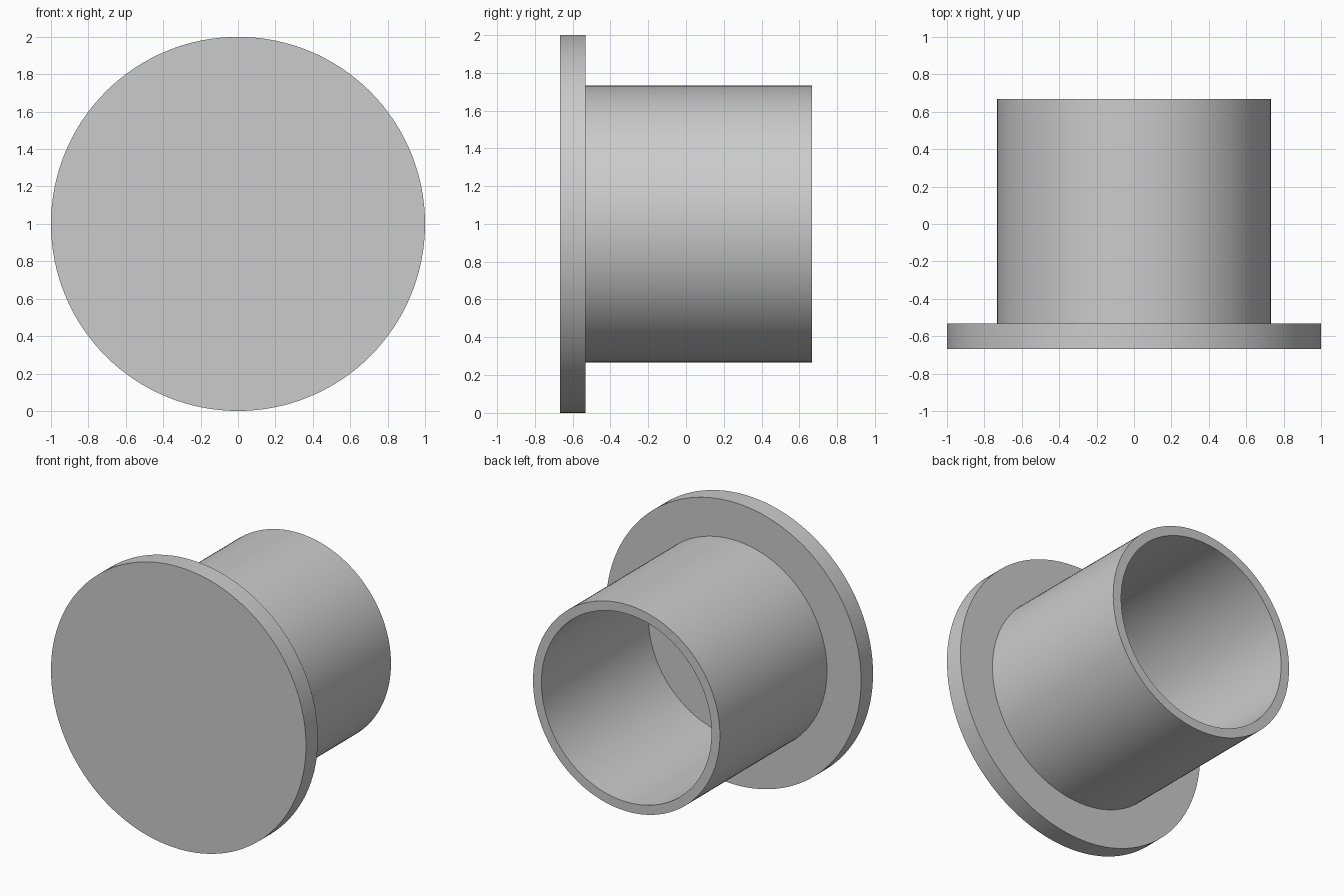
import bpy
import bmesh
from math import radians, tau
from mathutils import Vector

cube = bpy.data.objects.get("Cube")
if cube:
    bpy.data.objects.remove(cube, do_unlink=True)

SEGMENTS = 128
FRONT, FLANGE_BACK, BACK = -0.667, -0.533, 0.667
FLANGE_R, TUBE_R, BORE_R = 1.0, 0.733, 0.667

# Single grey material
grey = bpy.data.materials.new("plain_grey")
grey.use_nodes = True
colour = (0.6, 0.6, 0.6, 1)
grey.diffuse_color = colour
grey.node_tree.nodes["Principled BSDF"].inputs["Base Color"].default_value = colour


def lathe(name, profile):
    """Spin a (radius, y) profile around the y axis."""
    bm = bmesh.new()
    verts = [bm.verts.new((r, y, 0)) for r, y in profile]
    edges = [bm.edges.new(pair) for pair in zip(verts, verts[1:])]
    bmesh.ops.spin(bm, geom=verts + edges, cent=Vector(), axis=(0, 1, 0),
                   angle=tau, steps=SEGMENTS)
    bmesh.ops.remove_doubles(bm, verts=bm.verts, dist=1e-4)
    bmesh.ops.recalc_face_normals(bm, faces=bm.faces)
    mesh = bpy.data.meshes.new(name)
    bm.to_mesh(mesh)
    bm.free()
    mesh.materials.append(grey)
    obj = bpy.data.objects.new(name, mesh)
    obj.location.z = FLANGE_R
    bpy.context.collection.objects.link(obj)
    bpy.ops.object.select_all(action="DESELECT")
    obj.select_set(True)
    bpy.context.view_layer.objects.active = obj
    bpy.ops.object.shade_smooth_by_angle(angle=radians(30))
    return obj


# Closed disc flange with an open hollow tube behind it
lathe("flanged_tube_cap", [
    (0, FRONT), (FLANGE_R, FRONT), (FLANGE_R, FLANGE_BACK),
    (TUBE_R, FLANGE_BACK), (TUBE_R, BACK), (BORE_R, BACK),
    (BORE_R, FLANGE_BACK), (0, FLANGE_BACK),
])
